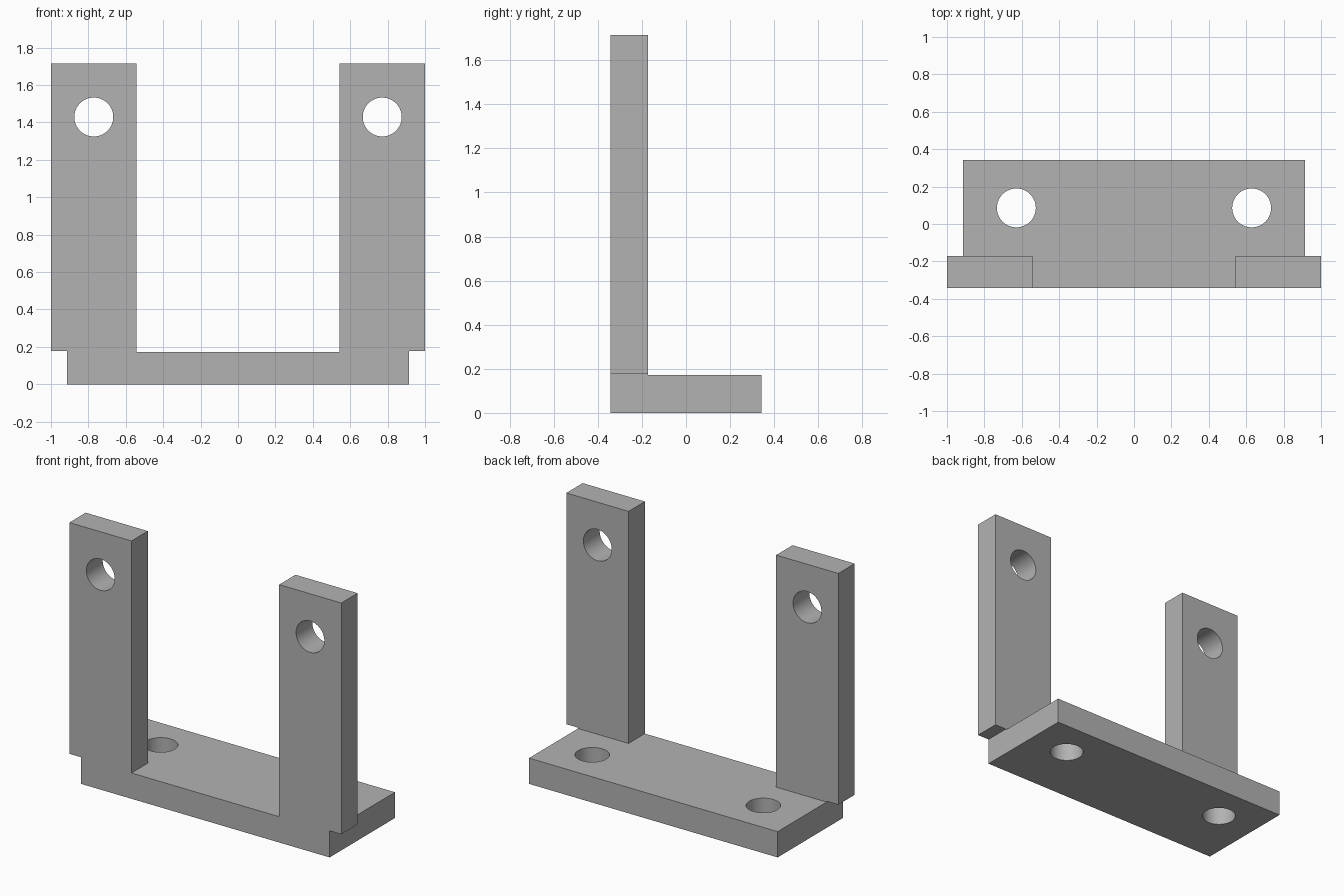
import bpy, bmesh, math
from mathutils import Matrix

cube = bpy.data.objects.get("Cube")
if cube:
    bpy.data.objects.remove(cube, do_unlink=True)

# Main dimensions
HALF_Y, THICK, TOP = 0.343, 0.1714, 1.714
BASE_X, INNER_X, OUTER_X = 0.914, 0.543, 1.0
NOTCH_Z = 0.177
HOLE_R = 0.104

grey = bpy.data.materials.new("plain grey")
grey.use_nodes = True
grey.diffuse_color = (0.45, 0.45, 0.45, 1)
grey.node_tree.nodes["Principled BSDF"].inputs["Base Color"].default_value = grey.diffuse_color


def make_object(name, bm):
    bmesh.ops.recalc_face_normals(bm, faces=bm.faces)
    mesh = bpy.data.meshes.new(name)
    bm.to_mesh(mesh)
    bm.free()
    mesh.materials.append(grey)
    obj = bpy.data.objects.new(name, mesh)
    bpy.context.collection.objects.link(obj)
    return obj


def prism(name, outline, y0, y1):
    """Extrude an x-z outline from y0 to y1."""
    bm = bmesh.new()
    face = bm.faces.new([bm.verts.new((x, y0, z)) for x, z in outline])
    ext = bmesh.ops.extrude_face_region(bm, geom=[face])["geom"]
    bmesh.ops.translate(bm, vec=(0, y1 - y0, 0),
                        verts=[v for v in ext if isinstance(v, bmesh.types.BMVert)])
    return make_object(name, bm)


def drill(name, location, along_y):
    bm = bmesh.new()
    turn = Matrix.Rotation(math.pi / 2 if along_y else 0, 4, "X")
    bmesh.ops.create_cone(bm, cap_ends=True, segments=64, radius1=HOLE_R, radius2=HOLE_R,
                          depth=0.5, matrix=Matrix.Translation(location) @ turn)
    return make_object(name, bm)


def combine(body, tool, operation):
    mod = body.modifiers.new(operation.lower(), "BOOLEAN")
    mod.operation, mod.object, mod.solver = operation, tool, "EXACT"
    bpy.context.view_layer.objects.active = body
    bpy.ops.object.modifier_apply(modifier=mod.name)
    bpy.data.objects.remove(tool, do_unlink=True)


# U-shaped front frame: two uprights with notched outer feet
half = [(BASE_X, 0), (BASE_X, NOTCH_Z), (OUTER_X, NOTCH_Z), (OUTER_X, TOP),
        (INNER_X, TOP), (INNER_X, THICK)]
bracket = prism("bracket", half + [(-x, z) for x, z in reversed(half)],
                -HALF_Y, THICK - HALF_Y)

# Base plate behind the frame
plate = prism("base_plate", [(-BASE_X, 0), (BASE_X, 0), (BASE_X, THICK), (-BASE_X, THICK)],
              THICK - HALF_Y, HALF_Y)
combine(bracket, plate, "UNION")

# Holes through the uprights and the base plate
for side in (-1, 1):
    combine(bracket, drill("upright_hole", (side * 0.771, THICK / 2 - HALF_Y, 1.429), True), "DIFFERENCE")
    combine(bracket, drill("base_hole", (side * 0.629, 0.086, THICK / 2), False), "DIFFERENCE")

# Round hole walls, crisp edges
bpy.ops.object.select_all(action="DESELECT")
bracket.select_set(True)
bpy.context.view_layer.objects.active = bracket
bpy.ops.object.shade_smooth_by_angle(angle=math.radians(30))
